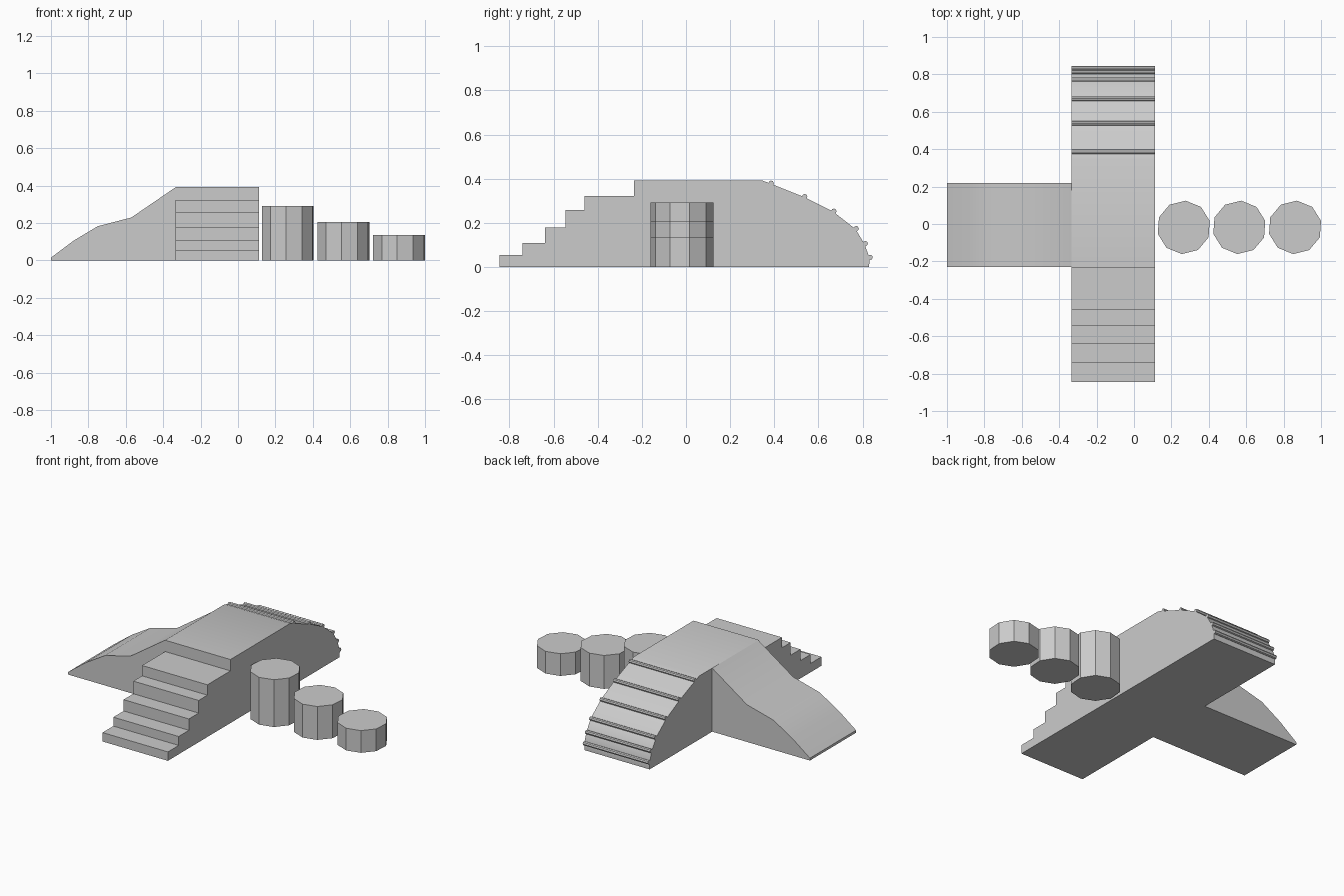
import bpy, bmesh
from math import radians, cos, sin, tau

if "Cube" in bpy.data.objects:
    bpy.data.objects.remove(bpy.data.objects["Cube"])

X0, X1 = -0.333, 0.113      # width of the tower block


def extrude(name, ring, shift, smooth=True):
    """Close a 3D outline and extrude it by the shift vector."""
    bm = bmesh.new()
    face = bm.faces.new([bm.verts.new(p) for p in ring])
    out = bmesh.ops.extrude_face_region(bm, geom=[face])
    moved = [g for g in out["geom"] if isinstance(g, bmesh.types.BMVert)]
    bmesh.ops.translate(bm, verts=moved, vec=shift)
    bmesh.ops.recalc_face_normals(bm, faces=bm.faces[:])
    mesh = bpy.data.meshes.new(name)
    bm.to_mesh(mesh)
    bm.free()
    obj = bpy.data.objects.new(name, mesh)
    bpy.context.collection.objects.link(obj)
    if smooth:
        bpy.ops.object.select_all(action='DESELECT')
        obj.select_set(True)
        bpy.context.view_layer.objects.active = obj
        bpy.ops.object.shade_smooth_by_angle(angle=radians(30))
    return obj


# Tower block: stairs at the front, platform, curved climbing wall at the back
step_fronts = [-0.845, -0.74, -0.64, -0.545, -0.46, -0.235]
step_tops = [0.055, 0.11, 0.18, 0.258, 0.322, 0.392]
profile, z = [], 0.0
for y, top in zip(step_fronts, step_tops):
    profile += [(y, z), (y, top)]
    z = top
wall = [(0.345, 0.392), (0.383, 0.378), (0.535, 0.317), (0.667, 0.251),
        (0.768, 0.172), (0.809, 0.104), (0.831, 0.042), (0.83, 0.0)]
profile += wall
extrude("stairs_and_climbing_wall", [(X0, y, z) for y, z in profile], (X1 - X0, 0, 0))

# Climbing rungs set into the curved wall
for i, (y, z) in enumerate(wall[1:-1], 1):
    cy, cz, r = y + 0.003, z + 0.002, 0.012
    ring = [(X0, cy + r * cos(tau * k / 8), cz + r * sin(tau * k / 8)) for k in range(8)]
    extrude(f"climbing_rung_{i}", ring, (X1 - X0, 0, 0), False)

# Slide on the left
slide = [(-1, 0), (-1, 0.015), (-0.88, 0.105), (-0.75, 0.183),
         (-0.57, 0.23), (X0, 0.392), (X0, 0)]
extrude("slide", [(x, -0.23, z) for x, z in slide], (0, 0.45, 0))

# Ten-sided stepping posts on the right, descending outwards
for i, (cx, height) in enumerate([(0.266, 0.292), (0.563, 0.206), (0.861, 0.137)], 1):
    angles = [radians(14 + 36 * k) for k in range(10)]
    ring = [(cx + 0.143 * cos(a), -0.018 + 0.143 * sin(a), 0) for a in angles]
    extrude(f"stepping_post_{i}", ring, (0, 0, height), False)
